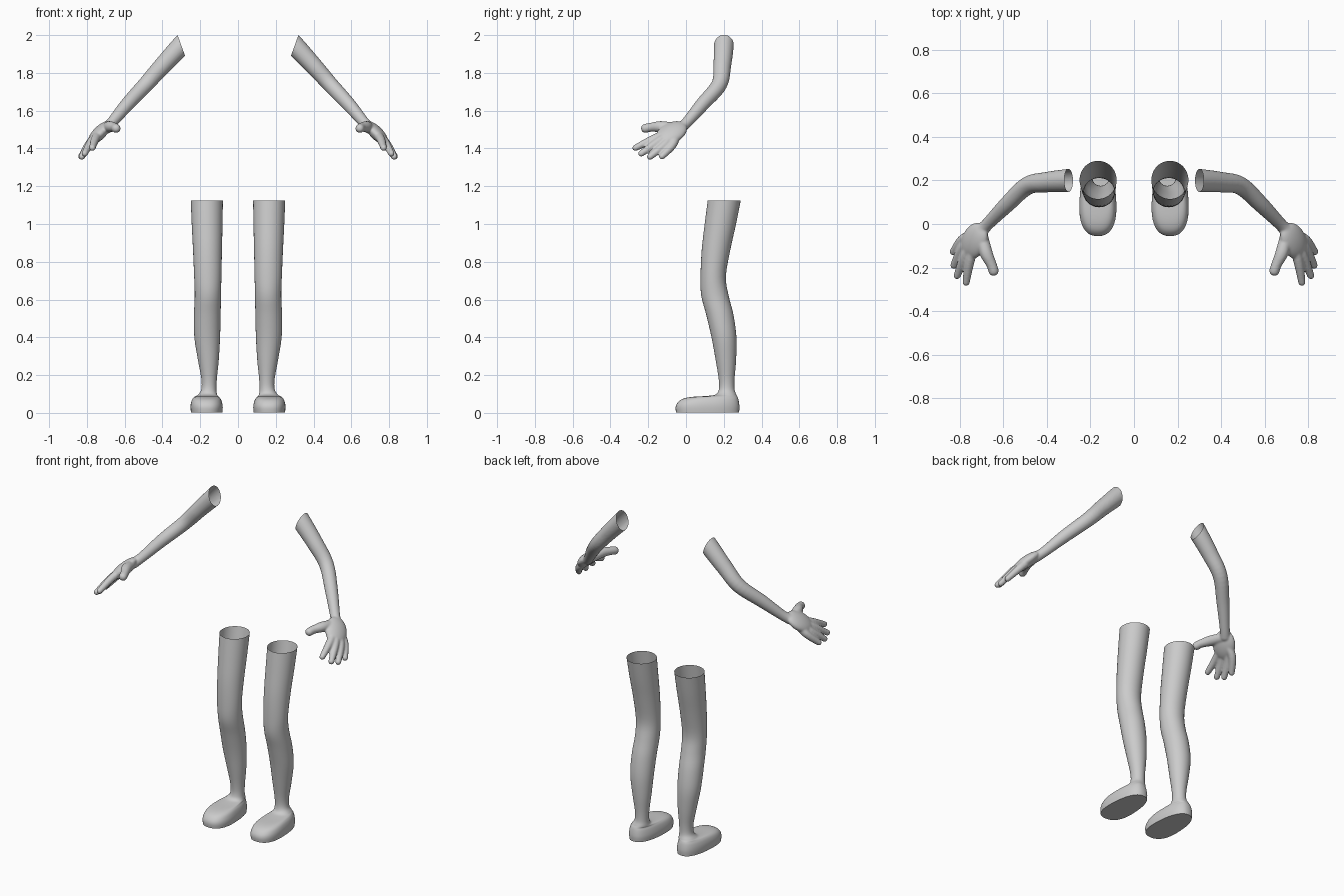
import bpy, bmesh, math
from mathutils import Vector, Matrix

if "Cube" in bpy.data.objects:
    bpy.data.objects.remove(bpy.data.objects["Cube"])


def spline(rows, steps):
    """Catmull-Rom through rows of numbers."""
    out = []
    n = len(rows)
    for i in range(n - 1):
        p0, p1, p2, p3 = rows[max(i - 1, 0)], rows[i], rows[i + 1], rows[min(i + 2, n - 1)]
        for k in range(steps):
            t = k / steps
            out.append([0.5 * (2 * b + (c - a) * t + (2 * a - 5 * b + 4 * c - d) * t * t
                               + (3 * b - a - 3 * c + d) * t ** 3)
                        for a, b, c, d in zip(p0, p1, p2, p3)])
    out.append(list(rows[-1]))
    return out


def skin(bm, rings):
    for a, b in zip(rings, rings[1:]):
        n = len(a)
        for j in range(n):
            bm.faces.new((a[j], a[(j + 1) % n], b[(j + 1) % n], b[j]))


def tube(bm, rows, steps=6, seg=24):
    """Closed round limb through (x, y, z, radius) rows, with ball ends."""
    pts = spline(rows, steps)
    rings = []
    for i, p in enumerate(pts):
        a, b = pts[max(i - 1, 0)], pts[min(i + 1, len(pts) - 1)]
        q = (Vector(b[:3]) - Vector(a[:3])).to_track_quat('Z', 'Y')
        rings.append([bm.verts.new(Vector(p[:3]) + q @ Vector(
            (p[3] * math.cos(t), p[3] * math.sin(t), 0)))
            for t in (2 * math.pi * j / seg for j in range(seg))])
    skin(bm, rings)
    bm.faces.new(rings[0][::-1])
    bm.faces.new(rings[-1])
    for p in (pts[0], pts[-1]):
        bmesh.ops.create_icosphere(bm, subdivisions=3, radius=p[3],
                                   matrix=Matrix.Translation(p[:3]))


def add_object(name, bm):
    bmesh.ops.recalc_face_normals(bm, faces=bm.faces)
    me = bpy.data.meshes.new(name)
    bm.to_mesh(me)
    bm.free()
    ob = bpy.data.objects.new(name, me)
    bpy.context.collection.objects.link(ob)
    return ob


def finish(ob):
    """Smooth shading and the mirrored partner."""
    bpy.ops.object.select_all(action='DESELECT')
    ob.select_set(True)
    bpy.context.view_layer.objects.active = ob
    bpy.ops.object.shade_smooth_by_angle(angle=math.radians(45))
    m = ob.modifiers.new("Mirror", 'MIRROR')
    m.use_mirror_merge = False


# Legs: horizontal sections (z, front y, back y, inner x, outer x, egg)
leg_rows = [
    (1.125, .115, .290, .080, .250, 0), (1.00, .099, .265, .082, .245, 0),
    (.86, .083, .234, .085, .238, 0), (.72, .077, .211, .088, .232, 0),
    (.62, .081, .226, .090, .229, 0), (.52, .107, .251, .092, .233, 0),
    (.40, .135, .267, .095, .231, 0), (.28, .157, .265, .102, .212, 0),
    (.18, .173, .257, .112, .194, 0), (.125, .174, .257, .114, .194, .02),
    (.098, .158, .266, .111, .210, .06), (.090, .115, .270, .107, .220, .09),
    (.084, .025, .273, .101, .231, .11), (.072, -.022, .277, .092, .241, .12),
    (.052, -.046, .281, .085, .248, .12), (.030, -.055, .283, .082, .250, .12),
    (.003, -.053, .281, .084, .248, .12)]
bm = bmesh.new()
rings = []
for z, y0, y1, x0, x1, egg in spline(leg_rows, 4):
    ring, e = [], 1 - 1.5 * egg
    for j in range(48):
        c, s = math.cos(math.pi * j / 24), math.sin(math.pi * j / 24)
        c = math.copysign(abs(c) ** e, c)
        s = math.copysign(abs(s) ** e, s)
        ring.append(bm.verts.new(((x0 + x1) / 2 + (x1 - x0) / 2 * c * (1 - egg * s),
                                  (y0 + y1) / 2 + (y1 - y0) / 2 * s, z)))
    rings.append(ring)
skin(bm, rings)
bm.faces.new(rings[-1])
finish(add_object("legs", bm))

# Arm
bm = bmesh.new()
tube(bm, [(.22, .205, 2.03, .053), (.30, .200, 1.945, .053), (.40, .192, 1.838, .047),
          (.49, .175, 1.737, .042), (.585, .088, 1.635, .037), (.67, .002, 1.535, .029),
          (.70, -.03, 1.508, .032)])
# Palm
d = Vector((.14, -.24, -.165)).normalized()
a = Vector((.04, .095, -.025))
a = (a - d * a.dot(d)).normalized()
n = d.cross(a)
rot = Matrix((d, a, n)).transposed().to_4x4()
bmesh.ops.create_icosphere(bm, subdivisions=4, radius=1,
                           matrix=Matrix.Translation((.733, -.078, 1.482)) @ rot
                           @ Matrix.Diagonal((.095, .068, .034, 1)))
# Fingers: knuckle and tip
for knuckle, tip in [((.752, -.160, 1.455), (.771, -.268, 1.403)),
                     ((.772, -.138, 1.442), (.812, -.237, 1.373)),
                     ((.784, -.105, 1.428), (.827, -.190, 1.356)),
                     ((.783, -.068, 1.424), (.830, -.127, 1.358))]:
    tube(bm, [(.715, -.05, 1.495, .024), (*knuckle, .023), (*tip, .017)])
# Thumb
tube(bm, [(.70, -.05, 1.505, .028), (.680, -.130, 1.515, .030),
          (.655, -.185, 1.512, .024), (.645, -.215, 1.506, .024)])
arm = add_object("arms", bm)

# Fuse the arm parts into one soft skin, then cut the shoulder open
m = arm.modifiers.new("Fuse", 'REMESH')
m.mode = 'VOXEL'
m.voxel_size = .005
m = arm.modifiers.new("Soften", 'SMOOTH')
m.factor = .5
m.iterations = 8
me = bpy.data.meshes.new_from_object(
    arm.evaluated_get(bpy.context.evaluated_depsgraph_get()))
arm.modifiers.clear()
bm = bmesh.new()
bm.from_mesh(me)
bmesh.ops.bisect_plane(bm, geom=bm.verts[:] + bm.edges[:] + bm.faces[:],
                       plane_co=(.30, .2, 1.945), plane_no=(.1, 0, -.036),
                       clear_inner=True)
bm.to_mesh(arm.data)
bm.free()
bpy.data.meshes.remove(me)
finish(arm)
